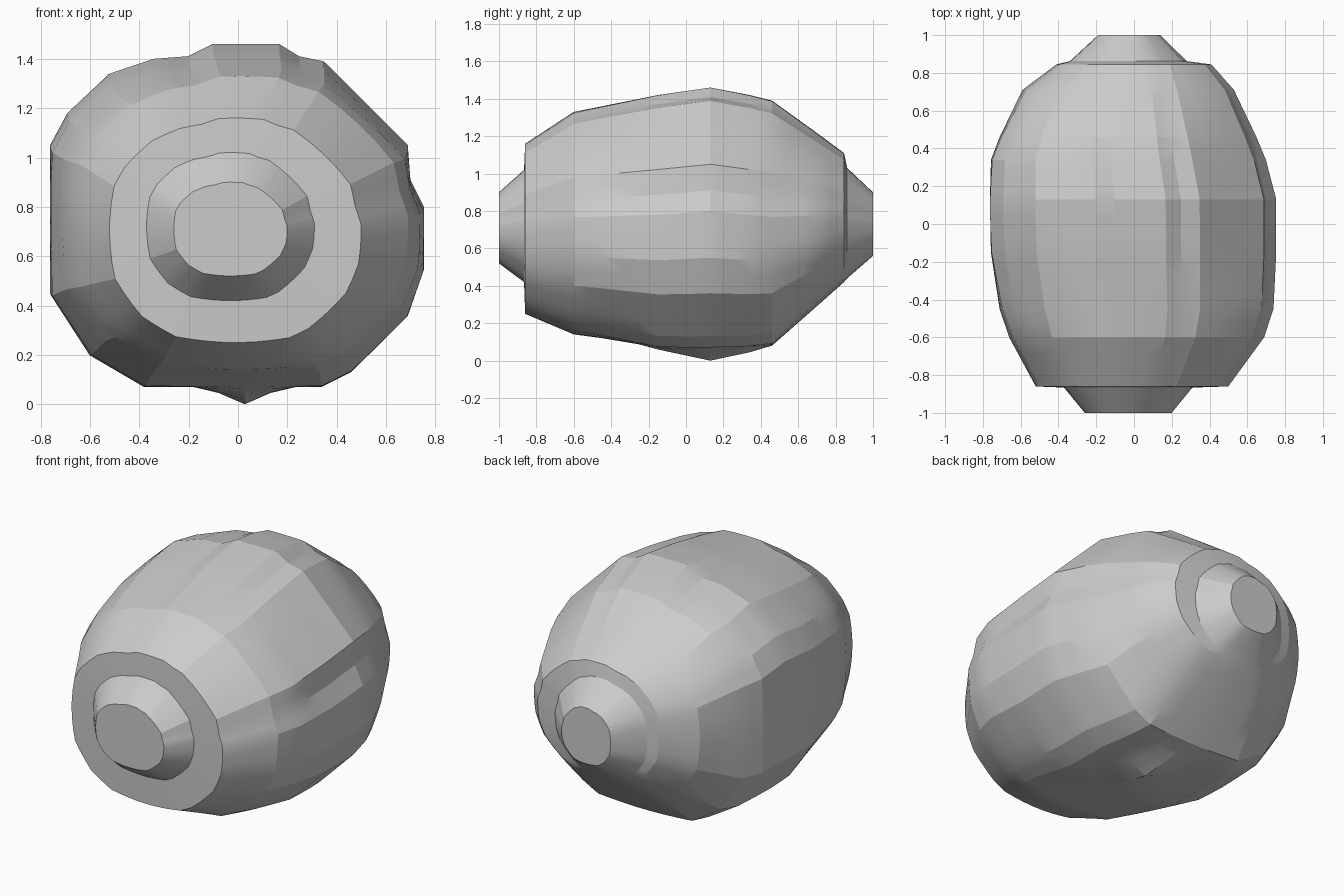
import bpy, bmesh, math

if "Cube" in bpy.data.objects:
    bpy.data.objects.remove(bpy.data.objects["Cube"])

# Corners of the widest cross-section (x, z)
CORNERS = [(-.76, .45), (-.76, 1.05), (-.69, 1.18), (-.52, 1.34), (-.34, 1.4), (-.2, 1.41),
           (-.1, 1.46), (.17, 1.46), (.25, 1.41), (.35, 1.39), (.69, 1.05), (.7, .91),
           (.755, .8), (.755, .55), (.69, .36), (.46, .13), (.34, .07), (.03, .07),
           (-.38, .07), (-.6, .2)]

# Outline along the body: y, left, right, bottom, top
OUTLINE = [(-1, -.26, .2, .52, .9), (-.866, -.37, .31, .42, 1.02),
           (-.86, -.52, .5, .25, 1.16), (-.6, -.66, .69, .14, 1.33),
           (-.45, -.71, .74, .12, 1.36), (-.15, -.755, .755, .07, 1.42),
           (.13, -.76, .755, .07, 1.46), (.34, -.755, .7, .07, 1.42),
           (.46, -.71, .65, .08, 1.39), (.71, -.59, .53, .3, 1.21),
           (.845, -.41, .41, .42, 1.11), (.862, -.34, .28, .44, 1.03),
           (1, -.19, .14, .56, .9)]


def subdivide(points, step, length):
    """Split every span longer than step into equal parts."""
    out = []
    for p, q in zip(points, points[1:]):
        k = max(1, math.ceil(length(p, q) / step - .01))
        out += [tuple(a + (b - a) * i / k for a, b in zip(p, q)) for i in range(k)]
    return out + [points[-1]]


def section(y, left, right, bottom, top):
    """Fit the profile to one station, rounder toward the ends."""
    rnd = .5 * min(1, abs(y - .05) / .7) ** 1.5
    pts = []
    for x, z in profile:
        u, v = x / .757, (z - .765) / .695
        a = math.atan2(v, u)
        u += (math.cos(a) - u) * rnd
        v += (math.sin(a) - v) * rnd
        # small point under the belly
        tip = .07 * max(0, 1 - math.hypot((x - .03) / .16, (y - .13) / .33)) if z < .08 else 0
        pts.append(((left + right + u * (right - left)) / 2, y,
                    (top + bottom + v * (top - bottom)) / 2 - tip))
    return pts


profile = subdivide(CORNERS + CORNERS[:1], .12, math.dist)[:-1]
stations = subdivide(OUTLINE, .1, lambda p, q: q[0] - p[0])

# Rounded body with stepped front and back ends
bm = bmesh.new()
rings = [[bm.verts.new(p) for p in section(*s)] for s in stations]
n = len(profile)
for a, b in zip(rings, rings[1:]):
    for i in range(n):
        j = (i + 1) % n
        bm.faces.new((a[i], a[j], b[j], b[i]))
bm.faces.new(rings[0])
bm.faces.new(rings[-1])
bmesh.ops.recalc_face_normals(bm, faces=bm.faces)
# Rest the lowest point on the ground
low = min(v.co.z for v in bm.verts)
bmesh.ops.translate(bm, verts=bm.verts, vec=(0, 0, -low))
mesh = bpy.data.meshes.new("boulder_body")
bm.to_mesh(mesh)
bm.free()
body = bpy.data.objects.new("boulder_body", mesh)
bpy.context.collection.objects.link(body)
bpy.context.view_layer.objects.active = body
body.select_set(True)
bpy.ops.object.shade_smooth_by_angle(angle=math.radians(16))
